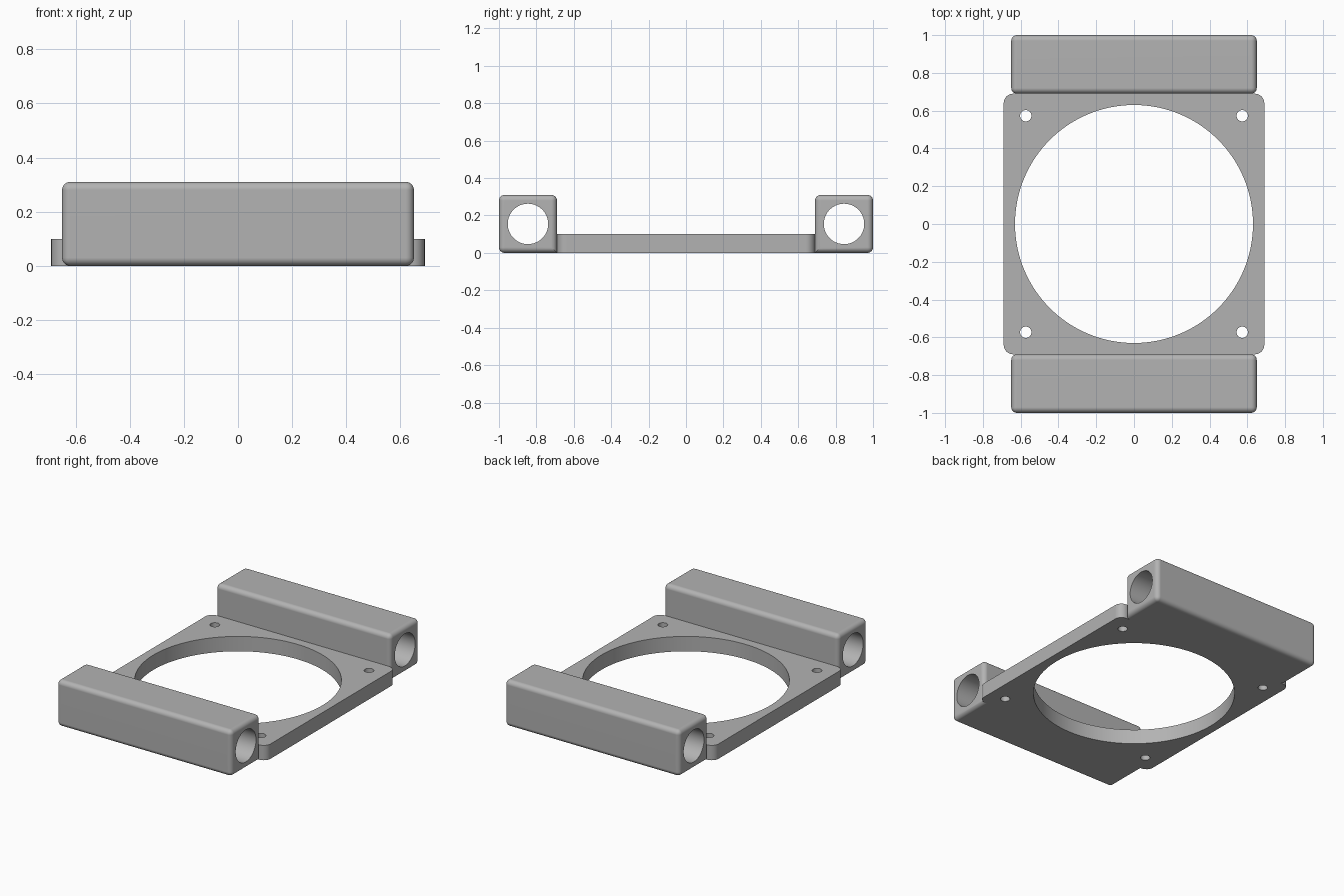
import bpy, bmesh
from math import pi
from mathutils import Matrix, Vector

if "Cube" in bpy.data.objects:
    bpy.data.objects.remove(bpy.data.objects["Cube"], do_unlink=True)

grey = bpy.data.materials.new("light grey")
grey.use_nodes = True
colour = (0.45, 0.45, 0.45, 1)
grey.diffuse_color = colour
grey.node_tree.nodes["Principled BSDF"].inputs["Base Color"].default_value = colour


def add_object(name, bm):
    bmesh.ops.recalc_face_normals(bm, faces=bm.faces)
    mesh = bpy.data.meshes.new(name)
    bm.to_mesh(mesh)
    bm.free()
    mesh.materials.append(grey)
    obj = bpy.data.objects.new(name, mesh)
    bpy.context.collection.objects.link(obj)
    return obj


def rounded_box(name, size, centre, radius, pick_edge):
    """Box whose edges chosen by pick_edge are rounded."""
    bm = bmesh.new()
    matrix = Matrix.Translation(centre) @ Matrix.Diagonal((*size, 1))
    bmesh.ops.create_cube(bm, size=1, matrix=matrix)
    edges = [e for e in bm.edges if pick_edge(*e.verts)]
    bmesh.ops.bevel(bm, geom=edges, offset=radius, segments=6, profile=0.5, affect='EDGES')
    return add_object(name, bm)


def drill(obj, holes):
    """Cut round holes given as (centre, radius, depth, axis rotation, sides)."""
    bm = bmesh.new()
    for centre, radius, depth, rotation, sides in holes:
        bmesh.ops.create_cone(bm, cap_ends=True, segments=sides, radius1=radius,
                              radius2=radius, depth=depth,
                              matrix=Matrix.Translation(centre) @ rotation)
    cutter = add_object("hole_cutter", bm)
    cutter.hide_render = True
    cut = obj.modifiers.new("holes", 'BOOLEAN')
    cut.operation = 'DIFFERENCE'
    cut.solver = 'EXACT'
    cut.object = cutter
    bpy.ops.object.select_all(action='DESELECT')
    bpy.context.view_layer.objects.active = obj
    obj.select_set(True)
    bpy.ops.object.modifier_apply(modifier=cut.name)
    bpy.data.objects.remove(cutter, do_unlink=True)
    bpy.ops.object.shade_smooth_by_angle(angle=pi / 6)
    weighted = obj.modifiers.new("flat_face_normals", 'WEIGHTED_NORMAL')
    weighted.keep_sharp = True


# Flat plate with rounded upright corners, a big opening and four screw holes
upright = Matrix.Identity(4)
plate = rounded_box("mounting_plate", (1.38, 1.38, 0.1), (0, 0, 0.05), 0.05,
                    lambda a, b: abs(a.co.z - b.co.z) > 0.01)
holes = [(Vector((0, 0, 0.05)), 0.63, 0.4, upright, 128)]
for x in (-0.573, 0.573):
    for y in (-0.573, 0.573):
        holes.append((Vector((x, y, 0.05)), 0.03, 0.4, upright, 32))
drill(plate, holes)

# Bored blocks at front and back; the bottom edge against the plate stays sharp
along_x = Matrix.Rotation(pi / 2, 4, 'Y')
for name, side in (("front_rod_block", -1), ("back_rod_block", 1)):
    centre = Vector((0, side * 0.845, 0.155))

    def rounded(a, b):
        middle = (a.co + b.co) / 2
        return not (middle.z < 0.01 and side * middle.y < 0.7)

    block = rounded_box(name, (1.3, 0.31, 0.31), centre, 0.03, rounded)
    drill(block, [(centre, 0.108, 2, along_x, 64)])
